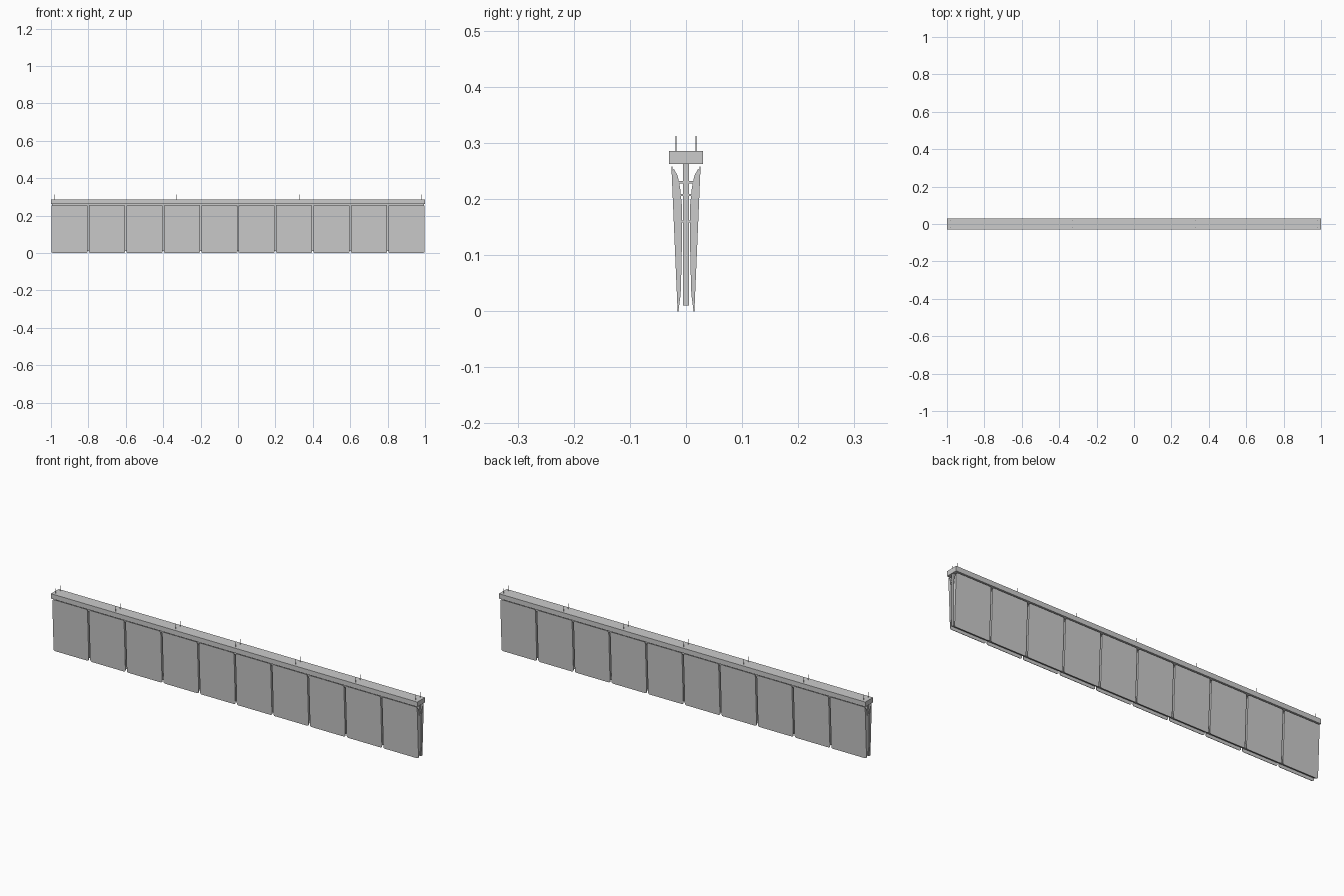
import bpy, bmesh, math

if "Cube" in bpy.data.objects:
    bpy.data.objects.remove(bpy.data.objects["Cube"])

PITCH, COUNT = 0.2, 10


def new_object(name, bm):
    bmesh.ops.recalc_face_normals(bm, faces=bm.faces)
    mesh = bpy.data.meshes.new(name)
    bm.to_mesh(mesh)
    bm.free()
    ob = bpy.data.objects.new(name, mesh)
    bpy.context.collection.objects.link(ob)
    return ob


def prism(bm, points, shift):
    """Closed solid: a planar outline swept by a shift vector."""
    a = [bm.verts.new(p) for p in points]
    b = [bm.verts.new([p[i] + shift[i] for i in range(3)]) for p in points]
    bm.faces.new(a)
    bm.faces.new(b[::-1])
    n = len(a)
    for i in range(n):
        bm.faces.new((a[i], b[i], b[(i + 1) % n], a[(i + 1) % n]))


def box(bm, x0, x1, y0, y1, z0, z1):
    prism(bm, [(x0, y0, z0), (x0, y1, z0), (x0, y1, z1), (x0, y0, z1)], (x1 - x0, 0, 0))


def repeat(ob):
    """Repeat along the rail and mirror to the other side."""
    arr = ob.modifiers.new("row", 'ARRAY')
    arr.count = COUNT
    arr.use_relative_offset = False
    arr.use_constant_offset = True
    arr.constant_offset_displace = (PITCH, 0, 0)
    mir = ob.modifiers.new("both_sides", 'MIRROR')
    mir.use_axis = (False, True, False)


# top rail
bm = bmesh.new()
box(bm, -1, 1, -0.03, 0.03, 0.262, 0.286)
new_object("top_rail", bm)

# central web board
bm = bmesh.new()
box(bm, -0.995, 0.995, -0.005, 0.005, 0.01, 0.262)
new_object("center_web", bm)


# leaning face panels: rounded sheet with tapering side flanges
def face_y(z):
    return -0.015 - 0.011 * z / 0.258


X0, X1, TOP, R, T = -0.996, -0.804, 0.258, 0.008, 0.002
outline = []
for cx, cz, start in ((X0 + R, R, 180), (X1 - R, R, 270), (X1 - R, TOP - R, 0), (X0 + R, TOP - R, 90)):
    for k in range(4):
        a = math.radians(start + 30 * k)
        outline.append((cx + R * math.cos(a), cz + R * math.sin(a)))
bm = bmesh.new()
prism(bm, [(x, face_y(z), z) for x, z in outline], (0, T, 0))
inner = [(-0.013, 0.004), (-0.0095, 0.03), (-0.008, 0.08), (-0.007, 0.14),
         (-0.0075, 0.19), (-0.0105, 0.22), (-0.015, 0.242), (-0.022, 0.254)]
outer = [(face_y(0.25) + 0.001, 0.25), (face_y(0.008) + 0.001, 0.008)]
for x in (X0, X1 - T):
    prism(bm, [(x, y, z) for y, z in inner + outer], (T, 0, 0))
repeat(new_object("face_panels", bm))

# small brackets joining panel flanges to the web
bm = bmesh.new()
for x in (X0 + 0.002, X1 - 0.008):
    box(bm, x, x + 0.006, -0.014, -0.004, 0.228, 0.232)
    box(bm, x, x + 0.006, -0.010, -0.004, 0.158, 0.162)
    box(bm, x, x + 0.006, -0.010, -0.004, 0.205, 0.209)
repeat(new_object("panel_brackets", bm))

# thin suspension pins on the rail
bm = bmesh.new()
for i in range(-3, 4):
    for y in (-0.0175, 0.0175):
        r = 0.0009
        ring = [(i * 0.3275 + r * math.cos(k * math.pi / 4),
                 y + r * math.sin(k * math.pi / 4), 0.28) for k in range(8)]
        prism(bm, ring, (0, 0, 0.032))
new_object("hanging_pins", bm)

# drop the outer sheet lip exactly to the floor plane
bpy.context.view_layer.update()
